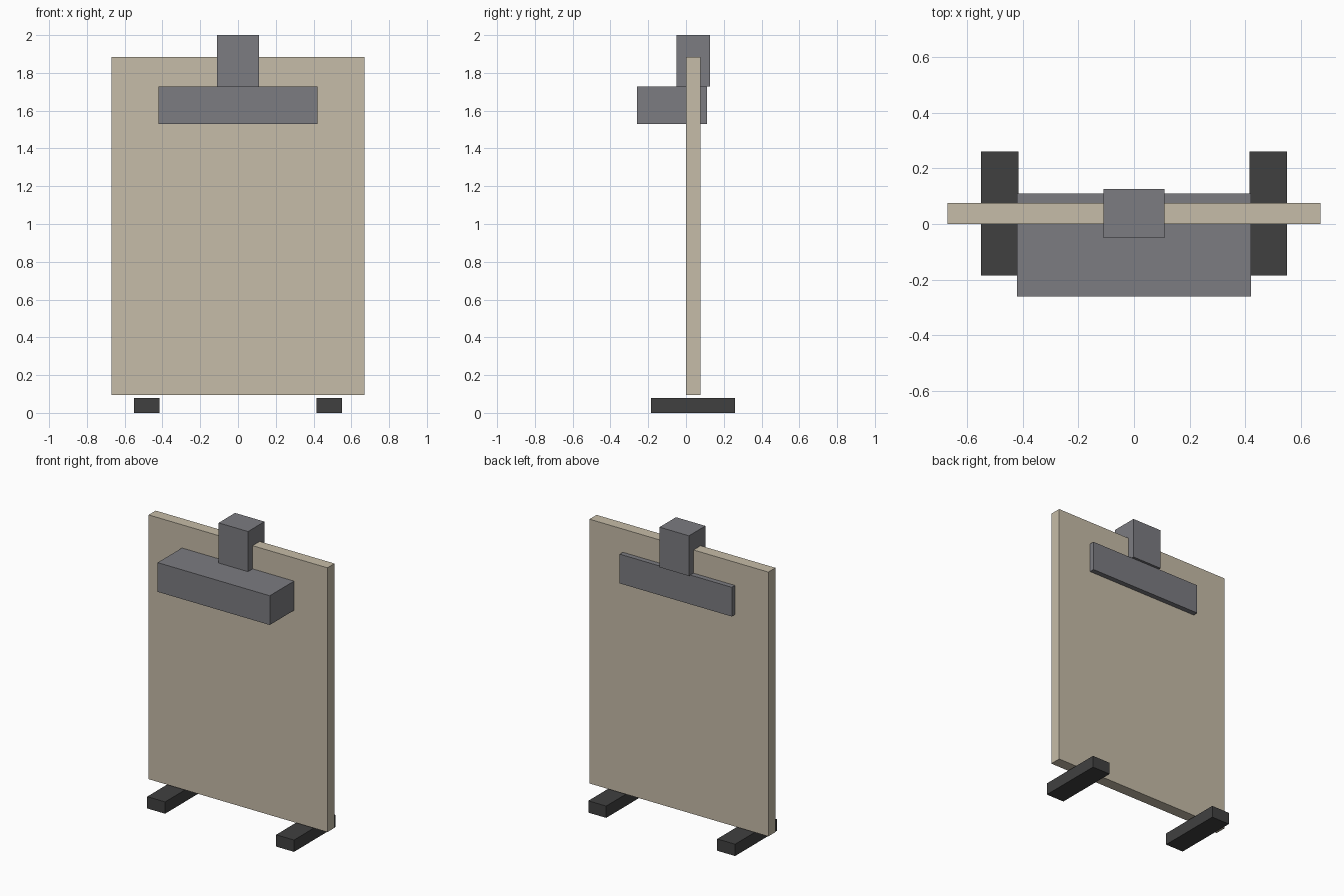
import bpy
import bmesh
from mathutils import Vector

if "Cube" in bpy.data.objects:
    bpy.data.objects.remove(bpy.data.objects["Cube"])


def material(name, srgb):
    lin = [((c / 255 + 0.055) / 1.055) ** 2.4 for c in srgb]
    m = bpy.data.materials.new(name)
    m.diffuse_color = (*lin, 1)
    m.use_nodes = True
    m.node_tree.nodes["Principled BSDF"].inputs["Base Color"].default_value = m.diffuse_color
    return m


def box(name, lo, hi, mat):
    lo, hi = Vector(lo), Vector(hi)
    mesh = bpy.data.meshes.new(name)
    bm = bmesh.new()
    bmesh.ops.create_cube(bm, size=1)
    bmesh.ops.scale(bm, vec=hi - lo, verts=bm.verts)
    bm.to_mesh(mesh)
    bm.free()
    mesh.materials.append(mat)
    ob = bpy.data.objects.new(name, mesh)
    ob.location = (lo + hi) / 2
    bpy.context.collection.objects.link(ob)
    return ob


beige = material("beige board", (198, 188, 168))
grey = material("grey metal", (124, 124, 129))
dark = material("dark rubber", (64, 64, 64))

# upright panel
box("board", (-0.67, 0.0, 0.095), (0.67, 0.076, 1.885), beige)

# clamp bar through the panel, and the block above it
box("clamp_bar", (-0.42, -0.26, 1.53), (0.42, 0.11, 1.728), grey)
box("clamp_block", (-0.11, -0.05, 1.728), (0.11, 0.126, 2.0), grey)

# pair of floor runners
for side, x in (("left", -0.483), ("right", 0.483)):
    box(side + "_foot", (x - 0.067, -0.186, 0), (x + 0.067, 0.26, 0.08), dark)
